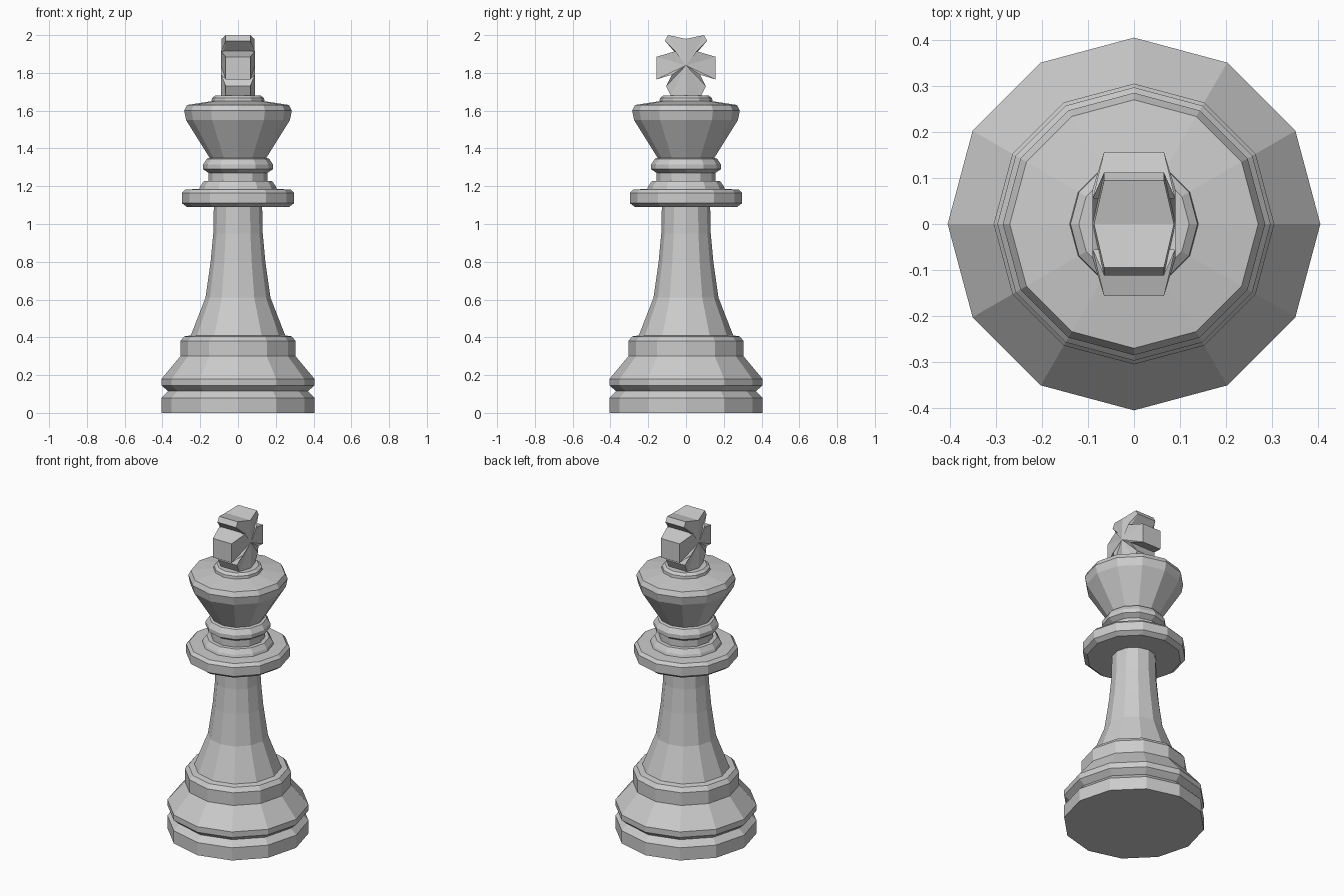
import bpy, bmesh
from math import sin, cos, pi

if "Cube" in bpy.data.objects:
    bpy.data.objects.remove(bpy.data.objects["Cube"])

SIDES = 12


def finish(name, bm):
    bmesh.ops.recalc_face_normals(bm, faces=bm.faces)
    mesh = bpy.data.meshes.new(name)
    bm.to_mesh(mesh)
    bm.free()
    obj = bpy.data.objects.new(name, mesh)
    bpy.context.collection.objects.link(obj)
    return obj


def lathe(name, profile, cap_bottom=False, cap_top=False):
    """Turn a (radius, height) profile into a flat-faced 12-sided solid."""
    bm = bmesh.new()
    rings = [[bm.verts.new((r * cos(2 * pi * i / SIDES), r * sin(2 * pi * i / SIDES), z))
              for i in range(SIDES)] for r, z in profile]
    for low, high in zip(rings, rings[1:]):
        for i in range(SIDES):
            j = (i + 1) % SIDES
            bm.faces.new((low[i], low[j], high[j], high[i]))
    if cap_bottom:
        bm.faces.new(rings[0])
    if cap_top:
        bm.faces.new(rings[-1])
    return finish(name, bm)


# Stepped foot with a groove
lathe("base", [(.405, 0), (.405, .08), (.37, .115), (.405, .145), (.405, .18),
               (.305, .30), (.305, .38), (.285, .405), (.25, .41)], cap_bottom=True)
# Tapering stem
lathe("stem", [(.25, .41), (.172, .61), (.145, .80), (.131, .95), (.128, 1.09)])
# Wide disc and neck rings
lathe("collar", [(.128, 1.09), (.27, 1.09), (.297, 1.11), (.297, 1.165), (.28, 1.183),
                 (.205, 1.185), (.20, 1.20), (.18, 1.228), (.155, 1.228), (.155, 1.27),
                 (.185, 1.29), (.185, 1.315), (.165, 1.345), (.15, 1.35)])
# Flared cup and top button
lathe("head", [(.15, 1.35), (.275, 1.55), (.285, 1.60), (.27, 1.63), (.14, 1.65),
               (.138, 1.667), (.12, 1.68)], cap_top=True)

# Cross finial: half outline as (y, z, half thickness), mirrored in y
half = [(0, 1.67, .09), (.08, 1.68, .065), (.105, 1.73, .065), (.075, 1.79, .09),
        (.157, 1.765, .065), (.157, 1.885, .065), (.055, 1.915, .09),
        (.112, 1.97, .065), (.095, 2.0, .065), (0, 1.98, .087)]
outline = half + [(-y, z, x) for y, z, x in reversed(half[1:-1])]
bm = bmesh.new()
sides = []
for s in (-1, 1):
    hub = bm.verts.new((s * .09, 0, 1.84))
    loop = [bm.verts.new((s * x, y, z)) for y, z, x in outline]
    sides.append(loop)
    for a, b in zip(loop, loop[1:] + loop[:1]):
        bm.faces.new((hub, a, b))
for i in range(len(outline)):
    j = (i + 1) % len(outline)
    bm.faces.new((sides[0][i], sides[0][j], sides[1][j], sides[1][i]))
finish("cross_finial", bm)
